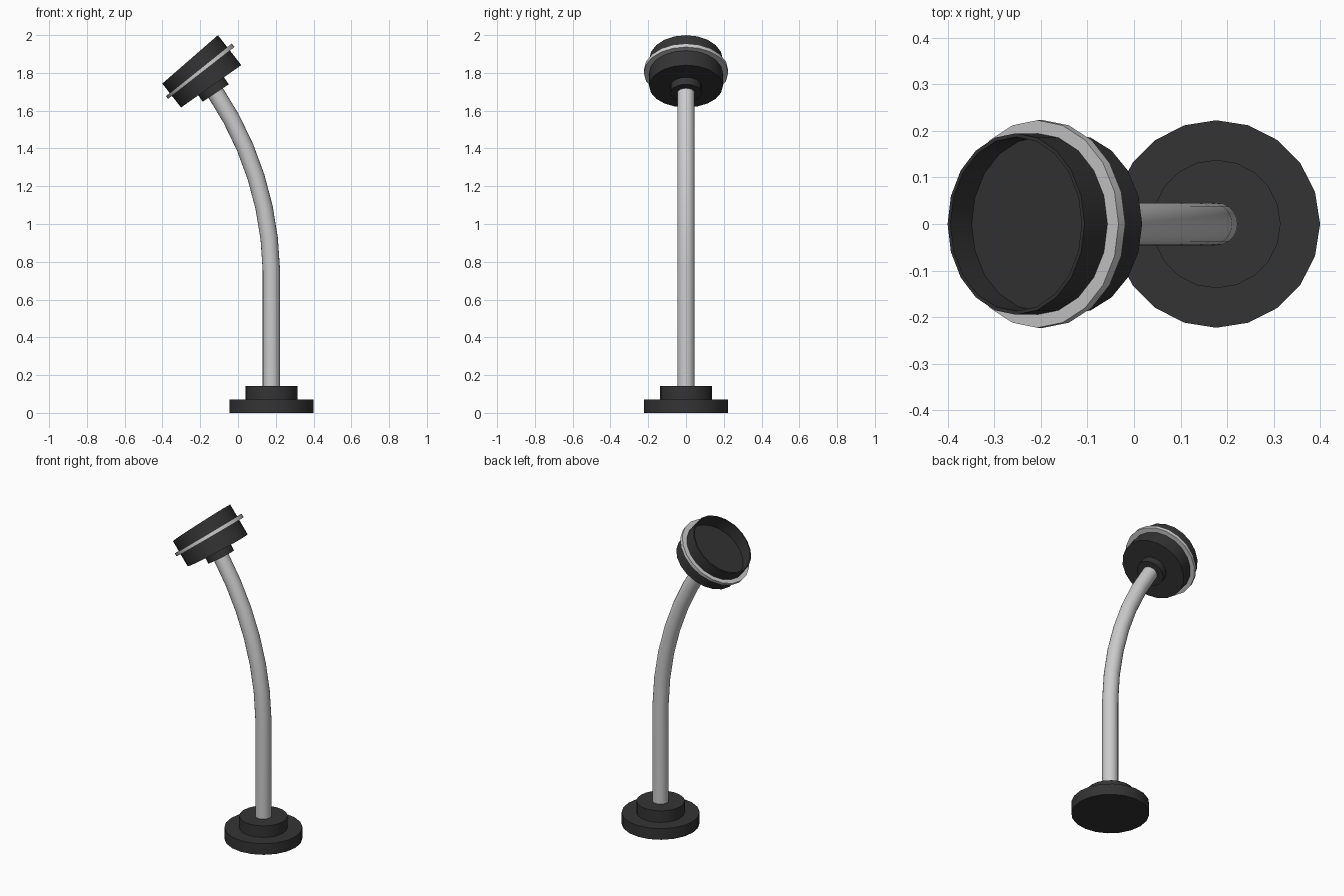
import bpy, bmesh, math

if "Cube" in bpy.data.objects:
    bpy.data.objects.remove(bpy.data.objects["Cube"])

SIDES = 20
CENTRE_X = 0.177      # axis of the upright part
BEND_START = 0.72     # height where the pole starts to lean
BEND_RADIUS = 1.755


def material(name, value):
    m = bpy.data.materials.new(name)
    m.diffuse_color = (value, value, value, 1)
    m.use_nodes = True
    m.node_tree.nodes["Principled BSDF"].inputs["Base Color"].default_value = m.diffuse_color
    return m


dark = material("dark_grey", 0.034)
light = material("light_grey", 0.6)


def bend(x, y, s):
    """Wrap everything above BEND_START round an arc leaning to -x."""
    if s <= BEND_START:
        return (CENTRE_X + x, y, s)
    a = (s - BEND_START) / BEND_RADIUS
    r = BEND_RADIUS + x
    return (CENTRE_X - BEND_RADIUS + r * math.cos(a), y,
            BEND_START + r * math.sin(a))


def lathe(name, profile, mat, loop=False):
    """Revolve (radius, height) points, then bend. Ends are capped unless looped."""
    bm = bmesh.new()
    rings = []
    for r, s in profile:
        rings.append([bm.verts.new(bend(r * math.cos(t), r * math.sin(t), s))
                      for t in (2 * math.pi * i / SIDES for i in range(SIDES))])
    pairs = list(zip(rings, rings[1:]))
    if loop:
        pairs.append((rings[-1], rings[0]))
    else:
        bm.faces.new(rings[0][::-1])
        bm.faces.new(rings[-1])
    for a, b in pairs:
        for i in range(SIDES):
            j = (i + 1) % SIDES
            bm.faces.new((a[i], a[j], b[j], b[i]))
    bmesh.ops.recalc_face_normals(bm, faces=bm.faces)
    mesh = bpy.data.meshes.new(name)
    bm.to_mesh(mesh)
    bm.free()
    mesh.materials.append(mat)
    ob = bpy.data.objects.new(name, mesh)
    bpy.context.collection.objects.link(ob)
    bpy.ops.object.select_all(action='DESELECT')
    ob.select_set(True)
    bpy.context.view_layer.objects.active = ob
    bpy.ops.object.shade_smooth_by_angle(angle=math.radians(30))
    return ob


# Stepped foot
lathe("base", [(0.223, 0), (0.223, 0.07), (0.138, 0.07), (0.138, 0.142)], dark)

# Pole, straight and then curving
steps = [0.14] + [0.755 + i * (1.76 - 0.755) / 6 for i in range(7)]
lathe("pole", [(0.046, s) for s in steps], light)

# Collar under the head
lathe("collar", [(0.083, 1.752), (0.083, 1.797)], dark)

# Head: drum with a recessed top
lathe("head", [(0.195, 1.795), (0.195, 1.976), (0.187, 1.976), (0.187, 1.896)], dark)

# Bright ring round the head
lathe("ring", [(0.19, 1.883), (0.223, 1.883), (0.223, 1.904), (0.19, 1.904)],
      light, loop=True)
